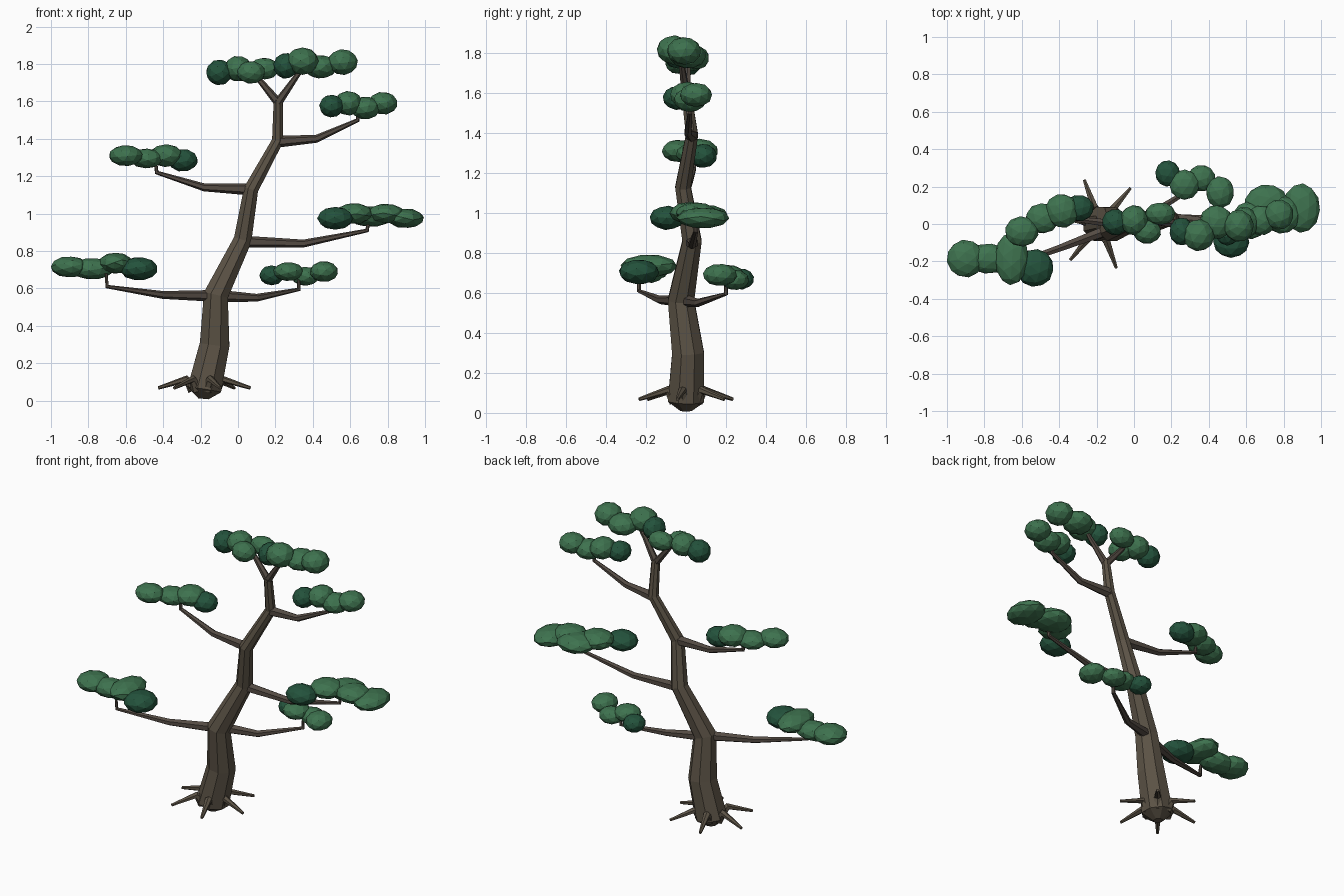
import bpy, bmesh, math, random
from mathutils import Vector, Matrix, Euler

random.seed(4)
cube = bpy.data.objects.get("Cube")
if cube:
    bpy.data.objects.remove(cube, do_unlink=True)


def material(name, rgb):
    m = bpy.data.materials.new(name)
    m.use_nodes = True
    m.diffuse_color = (*rgb, 1)
    m.node_tree.nodes["Principled BSDF"].inputs["Base Color"].default_value = (*rgb, 1)
    return m


bark = material("bark brown", (0.105, 0.085, 0.06))
twig = material("branch brown", (0.088, 0.07, 0.056))
leaf = material("leaf green", (0.048, 0.17, 0.078))
shade_leaf = material("deep green", (0.017, 0.085, 0.045))


def finish(bm, name, mats):
    bmesh.ops.recalc_face_normals(bm, faces=bm.faces)
    mesh = bpy.data.meshes.new(name)
    bm.to_mesh(mesh)
    bm.free()
    for m in mats:
        mesh.materials.append(m)
    obj = bpy.data.objects.new(name, mesh)
    bpy.context.collection.objects.link(obj)
    return obj


def tube(name, path, radii, sides, mat):
    """Faceted limb lofted through the path points."""
    pts = [Vector(p) for p in path]
    bm = bmesh.new()
    rings, frame, last = [], None, None
    for i, p in enumerate(pts):
        before = (p - pts[i - 1]).normalized() if i else Vector()
        after = (pts[i + 1] - p).normalized() if i < len(pts) - 1 else Vector()
        t = (before + after).normalized()
        if frame is None:
            frame = t.to_track_quat('Z', 'Y')
        else:
            frame = last.rotation_difference(t) @ frame
        last = t
        ring = []
        for k in range(sides):
            a = math.tau * (k + 0.5) / sides
            ring.append(bm.verts.new(p + frame @ Vector((math.cos(a), math.sin(a), 0)) * radii[i]))
        rings.append(ring)
    for lo, hi in zip(rings, rings[1:]):
        for k in range(sides):
            n = (k + 1) % sides
            bm.faces.new((lo[k], lo[n], hi[n], hi[k]))
    bm.faces.new(rings[0][::-1])
    bm.faces.new(rings[-1])
    return finish(bm, name, [mat])


def foliage(name, blobs):
    """Row of flattened faceted clumps; the first one is the dark one."""
    bm = bmesh.new()
    for i, (x, y, z, rx, ry, rz) in enumerate(blobs):
        old = set(bm.faces)
        spin = Euler([random.uniform(0, 3) for _ in range(3)]).to_matrix().to_4x4()
        place = Matrix.Translation((x, y, z)) @ Matrix.Diagonal((rx, ry, rz, 1)) @ spin
        bmesh.ops.create_icosphere(bm, subdivisions=2, radius=1.02, matrix=place)
        for f in set(bm.faces) - old:
            f.material_index = 0 if i else 1
    return finish(bm, name, [leaf, shade_leaf])


# Trunk with a pointed underside
tube("trunk",
     [(-.185, 0, .01), (-.18, 0, .06), (-.125, .01, .3), (-.118, -.025, .565), (.025, .03, .86),
      (.07, -.015, 1.13), (.212, .03, 1.39), (.215, 0, 1.61)],
     [.03, .098, .086, .071, .052, .042, .033, .026], 8, bark)

# Roots fanned evenly around the base
for i in range(6):
    a = math.radians(50 + 60 * i)
    path = [(-.18 + r * math.cos(a), r * math.sin(a), z)
            for r, z in ((.06, .06), (.1, .115), (.25, .068))]
    tube(f"root_{i + 1}", path, [.032, .022, .009], 6, bark)

# Branches
branches = {
    "left_lower_branch": [(-.11, -.02, .56), (-.4, -.13, .565), (-.7, -.235, .61), (-.705, -.235, .68)],
    "right_lower_branch": [(-.1, 0, .56), (.1, .06, .55), (.325, .2, .595), (.325, .2, .66)],
    "right_middle_branch": [(.03, .03, .85), (.35, .03, .84), (.69, .05, .91), (.7, .05, .97)],
    "left_middle_branch": [(.06, -.01, 1.13), (-.18, .01, 1.14), (-.435, .04, 1.22), (-.44, .04, 1.28)],
    "right_upper_branch": [(.21, .03, 1.385), (.42, .01, 1.4), (.64, .02, 1.5), (.645, .02, 1.55)],
}
for name, path in branches.items():
    tube(name, path, [.032, .021, .012, .008], 6, twig)
tube("left_top_fork", [(.218, 0, 1.59), (.11, .01, 1.72), (.07, .01, 1.76)], [.024, .015, .01], 6, twig)
tube("right_top_fork", [(.212, 0, 1.59), (.31, -.02, 1.73), (.35, -.02, 1.78)], [.024, .015, .01], 6, twig)

# Foliage pads
foliage("left_lower_foliage", [
    (-.53, -.235, .705, .1, .1, .062), (-.655, -.185, .735, .09, .14, .056),
    (-.78, -.185, .705, .12, .08, .056), (-.9, -.185, .715, .1, .1, .056)])
foliage("right_lower_foliage", [
    (.18, .27, .67, .065, .07, .053), (.27, .21, .69, .08, .08, .05),
    (.36, .245, .665, .075, .07, .05), (.46, .17, .69, .075, .085, .055)])
foliage("right_middle_foliage", [
    (.52, -.095, .975, .095, .085, .06), (.62, .02, 1.0, .1, .1, .055),
    (.71, .1, .985, .12, .11, .055), (.79, .05, 1.0, .1, .1, .052), (.895, .085, .975, .098, .13, .052)])
foliage("left_middle_foliage", [
    (-.295, .085, 1.285, .08, .07, .06), (-.385, .07, 1.31, .09, .09, .06),
    (-.49, .03, 1.295, .09, .08, .052), (-.6, -.04, 1.31, .09, .08, .055)])
foliage("right_upper_foliage", [
    (.5, -.04, 1.575, .065, .075, .06), (.59, .005, 1.59, .075, .085, .065),
    (.68, .02, 1.565, .08, .08, .06), (.775, .05, 1.59, .078, .08, .06)])
foliage("left_top_foliage", [
    (-.1, .01, 1.755, .07, .07, .068), (0, .02, 1.775, .075, .08, .068),
    (.07, -.04, 1.755, .075, .065, .06), (.14, .055, 1.775, .08, .06, .058)])
foliage("right_top_foliage", [
    (.255, -.04, 1.79, .065, .075, .068), (.345, -.06, 1.815, .085, .085, .072),
    (.44, .01, 1.785, .09, .09, .062), (.56, -.01, 1.81, .08, .085, .068)])
